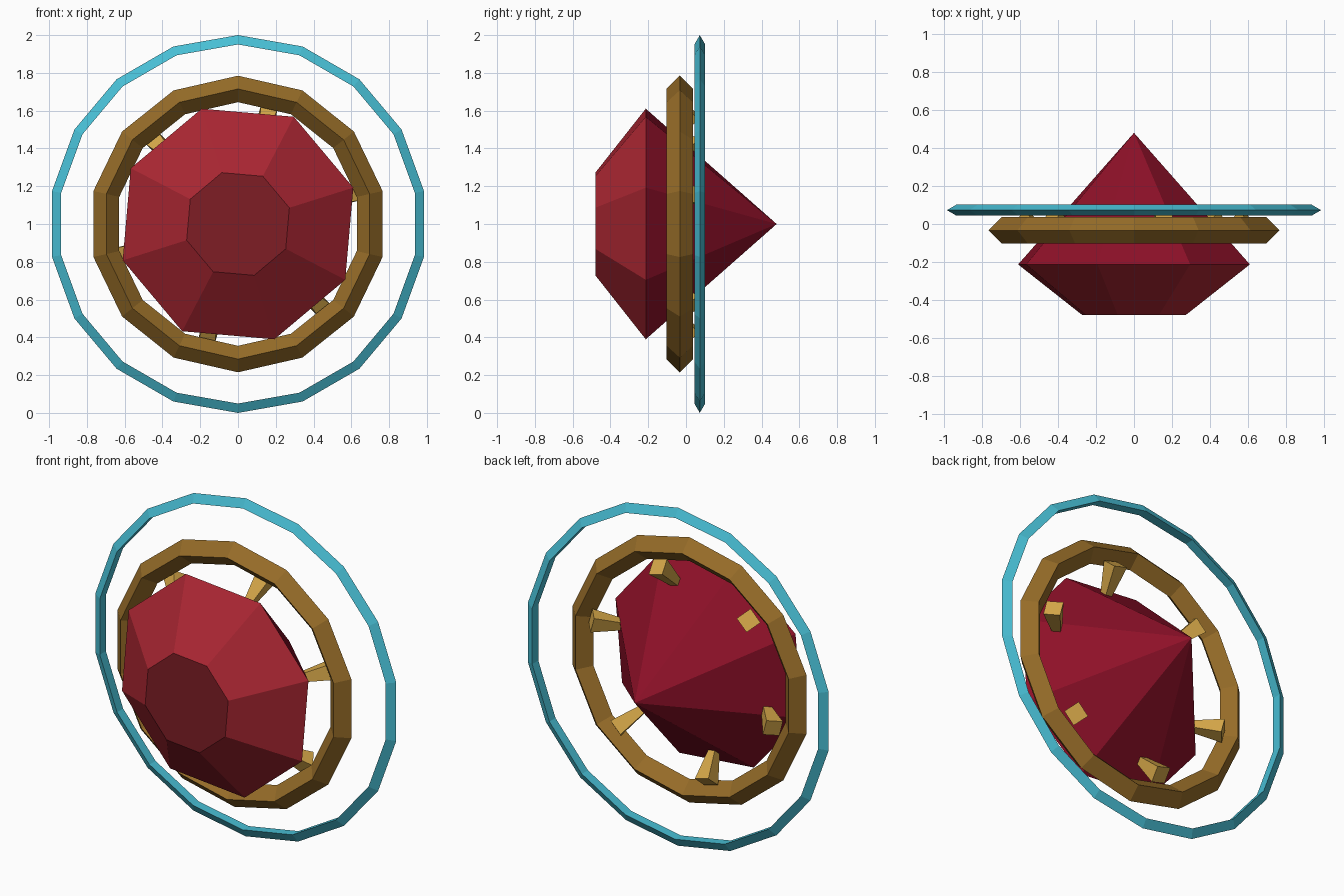
import bpy
import bmesh
import math
from mathutils import Vector

if "Cube" in bpy.data.objects:
    bpy.data.objects.remove(bpy.data.objects["Cube"])

CENTRE_Z = 1.0


def material(name, r, g, b):
    """Flat colour from 0-255 display values, stored as linear."""
    lin = [((v / 255 + 0.055) / 1.055) ** 2.4 for v in (r, g, b)]
    m = bpy.data.materials.new(name)
    m.diffuse_color = (*lin, 1.0)
    m.use_nodes = True
    m.node_tree.nodes["Principled BSDF"].inputs["Base Color"].default_value = m.diffuse_color
    return m


cyan = material("cyan", 72, 190, 212)
dark_gold = material("dark gold", 150, 108, 40)
light_gold = material("light gold", 212, 166, 72)
crown_red = material("crown red", 170, 38, 50)
table_red = material("table red", 126, 29, 37)
deep_red = material("deep red", 142, 16, 40)


def polar(radius, y, angle):
    """Point at a radius and angle in the front plane, at depth y."""
    return Vector((radius * math.cos(angle), y, CENTRE_Z + radius * math.sin(angle)))


def finish(name, bm, mats):
    bmesh.ops.recalc_face_normals(bm, faces=bm.faces[:])
    mesh = bpy.data.meshes.new(name)
    for m in mats:
        mesh.materials.append(m)
    bm.to_mesh(mesh)
    bm.free()
    obj = bpy.data.objects.new(name, mesh)
    bpy.context.collection.objects.link(obj)
    return obj


def ring(name, major, minor, depth, sides, section_sides, mat):
    """Faceted ring around the y axis, with one section corner pointing outward."""
    bm = bmesh.new()
    loops = []
    for i in range(sides):
        a = math.pi / 2 + math.tau * i / sides
        loop = []
        for j in range(section_sides):
            s = math.tau * j / section_sides
            loop.append(bm.verts.new(polar(major + minor * math.cos(s),
                                           depth + minor * math.sin(s), a)))
        loops.append(loop)
    for i in range(sides):
        p, q = loops[i], loops[(i + 1) % sides]
        for j in range(section_sides):
            k = (j + 1) % section_sides
            bm.faces.new((p[j], p[k], q[k], q[j]))
    return finish(name, bm, [mat])


# Outer thin ring (triangular section) and inner thick ring (diamond section)
ring("outer_ring", 0.967, 0.033, 0.073, 18, 3, cyan)
ring("inner_ring", 0.715, 0.07, -0.033, 14, 4, dark_gold)

# Eight-sided gem: flat table, sloped crown, pointed pavilion
bm = bmesh.new()
angles = [math.radians(17.5 + 45 * i) for i in range(8)]
table = [bm.verts.new(polar(0.285, -0.48, a)) for a in angles]
girdle = [bm.verts.new(polar(0.64, -0.213, a)) for a in angles]
tip = bm.verts.new((0, 0.48, CENTRE_Z))
bm.faces.new(table).material_index = 1
for i in range(8):
    j = (i + 1) % 8
    bm.faces.new((table[i], table[j], girdle[j], girdle[i])).material_index = 0
    bm.faces.new((girdle[i], girdle[j], tip)).material_index = 2
finish("gem", bm, [crown_red, table_red, deep_red])

# Six tapered prongs leaning out and back from the gem
for n in range(6):
    a = math.radians(15 + 60 * n)
    out = Vector((math.cos(a), 0, math.sin(a)))
    back = Vector((0, 1, 0))
    axis = (out * 0.74 + back * 0.67).normalized()
    side = out.cross(back)
    up = axis.cross(side)
    wide_end = polar(0.615, 0.036, a)
    bm = bmesh.new()
    ends = []
    for centre, half in ((wide_end, 0.046), (wide_end - axis * 0.19, 0.021)):
        ends.append([bm.verts.new(centre + side * (u * half) + up * (v * half))
                     for u, v in ((-1, -1), (1, -1), (1, 1), (-1, 1))])
    bm.faces.new(ends[0])
    bm.faces.new(ends[1])
    for i in range(4):
        j = (i + 1) % 4
        bm.faces.new((ends[0][i], ends[0][j], ends[1][j], ends[1][i]))
    finish(f"prong_{n + 1}", bm, [light_gold])
